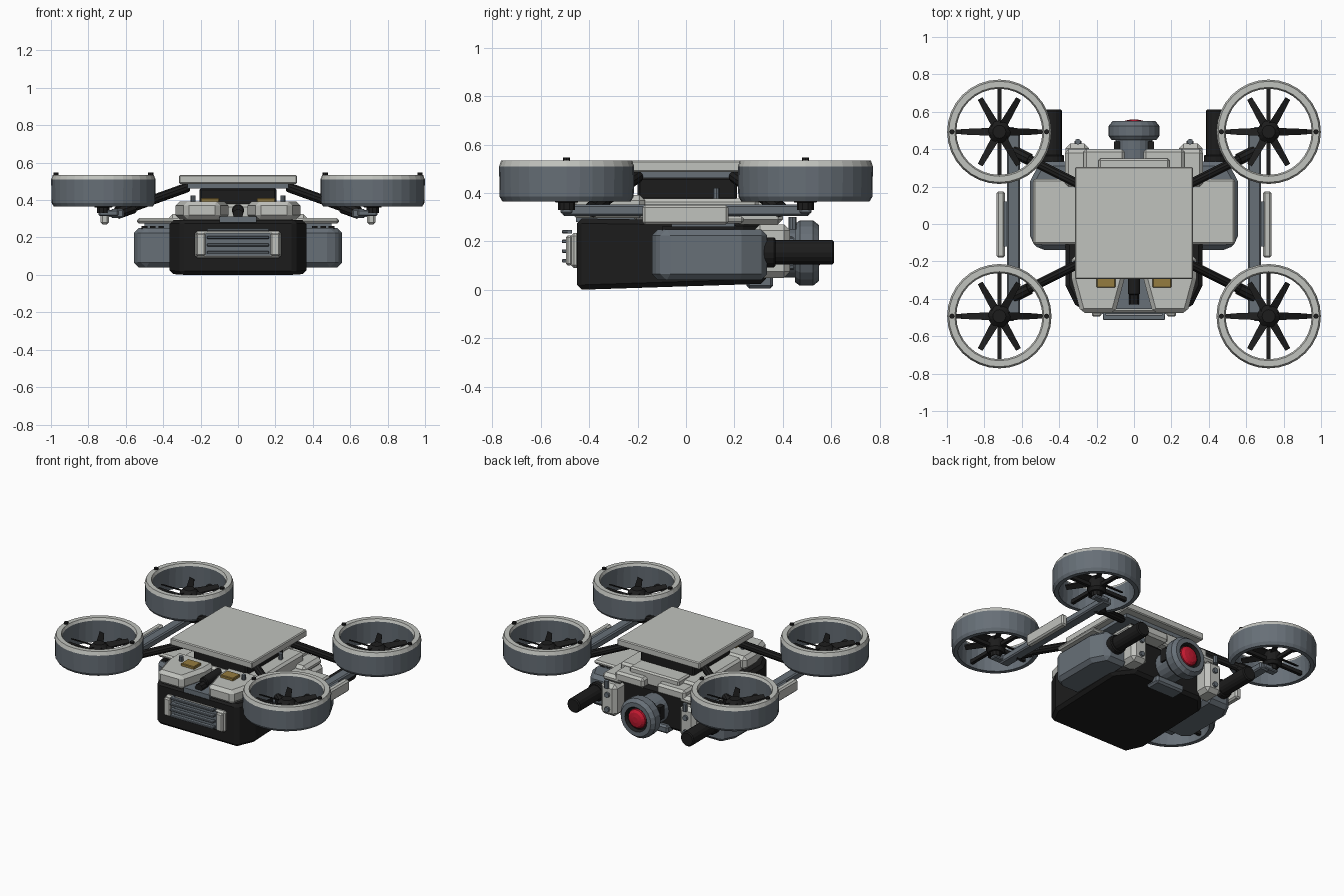
import bpy, bmesh, math
from mathutils import Vector

if "Cube" in bpy.data.objects:
    bpy.data.objects.remove(bpy.data.objects["Cube"])


def material(name, rgb):
    m = bpy.data.materials.new(name)
    m.diffuse_color = (*rgb, 1)
    m.use_nodes = True
    m.node_tree.nodes["Principled BSDF"].inputs["Base Color"].default_value = m.diffuse_color
    return m


LIGHT = material("light_grey", (0.53, 0.54, 0.51))
SLATE = material("slate", (0.135, 0.16, 0.185))
BLACK = material("black", (0.012, 0.012, 0.012))
GOLD = material("gold", (0.30, 0.20, 0.05))
RED = material("red", (0.55, 0.01, 0.03))


def finish(name, bm, mats, bevel=0, smooth=False):
    bmesh.ops.recalc_face_normals(bm, faces=bm.faces)
    me = bpy.data.meshes.new(name)
    bm.to_mesh(me)
    bm.free()
    for m in mats:
        me.materials.append(m)
    ob = bpy.data.objects.new(name, me)
    bpy.context.collection.objects.link(ob)
    if bevel:
        b = ob.modifiers.new("chamfer", 'BEVEL')
        b.width, b.segments, b.limit_method = bevel, 1, 'ANGLE'
    if smooth:
        for p in me.polygons:
            p.use_smooth = True
    return ob


def prism(name, pts, z0, z1, mat, bevel=0, edit=None):
    """Extrude an xy outline from z0 to z1; edit can move each vertex."""
    bm = bmesh.new()
    lo = [bm.verts.new((x, y, z0)) for x, y in pts]
    hi = [bm.verts.new((x, y, z1)) for x, y in pts]
    n = len(pts)
    bm.faces.new(lo)
    bm.faces.new(hi)
    for i in range(n):
        j = (i + 1) % n
        bm.faces.new((lo[i], lo[j], hi[j], hi[i]))
    if edit:
        for v in bm.verts:
            edit(v.co)
    return finish(name, bm, [mat], bevel)


def box(name, xs, ys, zs, mat, bevel=0, edit=None):
    pts = [(xs[0], ys[0]), (xs[1], ys[0]), (xs[1], ys[1]), (xs[0], ys[1])]
    return prism(name, pts, zs[0], zs[1], mat, bevel, edit)


def side_box(name, s, xs, ys, zs, mat, bevel=0):
    return box(name, (s * xs[0], s * xs[1]), ys, zs, mat, bevel)


def lathe(name, profile, segs, mats, idx, closed=False):
    """Spin (radius, height) points about z; idx gives the material per band."""
    bm = bmesh.new()
    rings = [[bm.verts.new((r * math.cos(2 * math.pi * i / segs),
                            r * math.sin(2 * math.pi * i / segs), z))
              for i in range(segs)] for r, z in profile]
    n = len(rings)
    for k in range(n if closed else n - 1):
        a, b = rings[k], rings[(k + 1) % n]
        for i in range(segs):
            j = (i + 1) % segs
            bm.faces.new((a[i], a[j], b[j], b[i])).material_index = idx[k]
    if not closed:
        bm.faces.new(rings[0]).material_index = idx[0]
        bm.faces.new(rings[-1]).material_index = idx[-1]
    return finish(name, bm, mats)


def rod(name, p0, p1, r, mat, segs=12, bevel=0):
    p0, p1 = Vector(p0), Vector(p1)
    d = p1 - p0
    bm = bmesh.new()
    bmesh.ops.create_cone(bm, cap_ends=True, segments=segs, radius1=r, radius2=r, depth=d.length)
    rot = d.to_track_quat('Z', 'Y')
    for v in bm.verts:
        v.co = rot @ v.co + (p0 + p1) / 2
    return finish(name, bm, [mat], bevel)


# Black hull with chamfered corners and a slightly rising belly
def hull_slope(co):
    t = (co.y + 0.45) / 0.77
    co.z += 0.025 * t if co.z < 0.1 else -0.012 * t


hull = [(-.305, -.45), (.305, -.45), (.365, -.33), (.365, .22), (.27, .33),
        (-.27, .33), (-.365, .22), (-.365, -.33)]
prism("hull", hull, 0, 0.295, BLACK, 0.02, hull_slope)

# Front vent with louvres
box("vent_back", (-.23, .23), (-.475, -.44), (.09, .235), LIGHT, 0.012)
box("vent_recess", (-.175, .175), (-.48, -.474), (.103, .225), SLATE)
for k in range(4):
    z = 0.12 + 0.04 * k
    box("vent_slat", (-.165, .165), (-.513, -.485), (z - .007, z + .007), SLATE, 0.003)
    for s in (-1, 1):
        side_box("slat_end", s, (.15, .165), (-.49, -.47), (z - .007, z + .007), SLATE)
for s in (-1, 1):
    side_box("vent_cheek", s, (.175, .225), (-.495, -.47), (.10, .225), LIGHT, 0.008)

# Top plate, battery block and deck
box("top_plate", (-.315, .315), (-.295, .305), (.487, .535), LIGHT, 0.006)
box("battery_block", (-.205, .205), (-.2, .21), (.37, .465), BLACK, 0.01)
box("plate_spacer", (-.27, .27), (-.24, .25), (.463, .488), SLATE)
box("mid_deck", (-.3, .3), (-.22, .3), (.285, .378), LIGHT, 0.015)
box("wing_deck", (-.54, .54), (-.11, .24), (.275, .303), LIGHT, 0.01)
box("rear_step", (-.19, .19), (.22, .35), (.30, .395), LIGHT, 0.01)

# Channel between the front covers
prism("front_channel", [(-.1, -.455), (.1, -.455), (.05, -.2), (-.05, -.2)], .28, .312, SLATE)
rod("channel_rod", (0, -.38, .345), (0, -.15, .345), .034, BLACK, 10, .006)
rod("channel_bolt", (0, -.43, .325), (0, -.36, .325), .028, BLACK, 8)

for s in (-1, 1):
    # Front covers with gold contacts and posts
    cover = [(s * .10, -.475), (s * .285, -.475), (s * .335, -.29), (s * .335, -.17),
             (s * .05, -.17), (s * .05, -.29)]
    prism("front_cover", cover, .297, .392, LIGHT, 0.022)
    side_box("gold_contact", s, (.10, .20), (-.34, -.26), (.38, .41), GOLD, 0.004)
    rod("cover_post", (s * .24, -.28, .38), (s * .24, -.28, .425), .014, SLATE, 8)
    rod("deck_post", (s * .24, .125, .37), (s * .24, .125, .42), .014, SLATE, 8)
    # Rear deck panels
    side_box("rear_panel", s, (.05, .27), (.2, .40), (.29, .36), LIGHT, 0.015)
    side_box("rear_lobe", s, (.22, .37), (.2, .40), (.27, .325), LIGHT, 0.02)
    # Rear brackets with bolts
    side_box("rear_bracket", s, (.24, .365), (.28, .43), (.05, .27), LIGHT, 0.025)
    rod("bracket_post", (s * .30, .44, .25), (s * .30, .44, .30), .016, SLATE, 8)
    for z in (.10, .20):
        rod("bracket_bolt", (s * .30, .42, z), (s * .30, .445, z), .018, SLATE, 8)
    # Side pods, their vents and the rear tubes
    pod = [(s * .33, -.14), (s * .50, -.14), (s * .555, -.09), (s * .555, .23),
           (s * .50, .335), (s * .33, .335)]
    prism("side_pod", pod, .04, .25, SLATE, 0.025)
    for k in range(3):
        x = .41 + .045 * k
        side_box("pod_vent", s, (x - .015, x + .015), (-.10, .2), (.245, .262), BLACK)
    side_box("pod_riser", s, (.36, .50), (-.06, .2), (.24, .28), SLATE)
    rod("rear_tube", (s * .435, .25, .155), (s * .435, .612, .155), .05, BLACK, 16, .007)
    rod("tube_collar", (s * .435, .3, .155), (s * .435, .37, .155), .062, BLACK, 16, .006)
    # Long side rails and outer pads
    side_box("side_rail", s, (.61, .68), (-.51, .51), (.305, .352), SLATE, 0.008)
    side_box("side_pad", s, (.69, .735), (-.18, .175), (.27, .35), LIGHT, 0.01)
    side_box("pad_mount", s, (.67, .70), (-.12, .12), (.31, .345), SLATE)

# Rear camera: neck, flange and red lens, spun and turned to face +y
camera = lathe("camera_body", [(.10, .30), (.10, .45), (.12, .45), (.135, .47), (.135, .525),
                               (.115, .55), (.085, .55), (.075, .53)], 20,
               [SLATE, BLACK], [0, 0, 0, 0, 0, 0, 1])
lens = lathe("camera_lens", [(.068, .525), (.064, .54), (.048, .553), (.02, .558)], 20, [RED], [0] * 3)
for ob in (camera, lens):
    for v in ob.data.vertices:
        x, y, z = v.co
        v.co = (x, z, -y + .152)
for s in (-1, 1):
    side_box("neck_clip", s, (.075, .108), (.39, .44), (.13, .22), BLACK)
box("camera_foot", (-.11, .11), (.25, .36), (.005, .06), SLATE, 0.012)

# Four ducted rotors with their arms
DUCT = [(.265, .365), (.277, .385), (.279, .51), (.27, .535), (.238, .535), (.23, .518), (.238, .365)]
for sx in (-1, 1):
    for sy in (-1, 1):
        c = Vector((sx * .72, sy * .493, 0))
        duct = lathe("rotor_duct", DUCT, 32, [SLATE, LIGHT], [0, 0, 1, 1, 1, 0, 0], True)
        hub = lathe("rotor_hub", [(.045, .36), (.06, .38), (.06, .445), (.035, .47)], 16, [BLACK], [0] * 3)
        duct.location = hub.location = c
        # Fixed struts below, six pitched blades above
        for k in range(4):
            a = k * math.pi / 2
            d = Vector((math.cos(a), math.sin(a), 0))
            strut = box("duct_strut", (.03, .242), (-.011, .011), (.385, .41), BLACK)
            strut.location, strut.rotation_euler.z = c, a
        for k in range(6):
            def pitch(co):
                co.y *= 1.25 if co.x < .1 else .85
                co.z += co.y * 0.5
            blade = box("rotor_blade", (.04, .205), (-.017, .017), (.437, .446), BLACK, 0, pitch)
            blade.location, blade.rotation_euler.z = c, k * math.pi / 3
        # Rim studs and mounting block
        for e in (-1, 1):
            p = c + Vector((e * .253, 0, 0))
            rod("rim_stud", p + Vector((0, 0, .52)), p + Vector((0, 0, .547)), .014, BLACK, 8)
        rod("hub_stem", c + Vector((0, 0, .33)), c + Vector((0, 0, .38)), .035, BLACK, 10)
        side_box("motor_mount", sx, (.64, .745), (c.y - .025, c.y + .025), (.315, .348), SLATE, .006)
        # Sloping arm
        rod("arm", (sx * .27, sy * .20, .468), (sx * .64, sy * .385, .335), .026, BLACK, 10)
        rod("arm_joint", (sx * .56, sy * .345, .362), (sx * .645, sy * .388, .332), .034, BLACK, 10)
